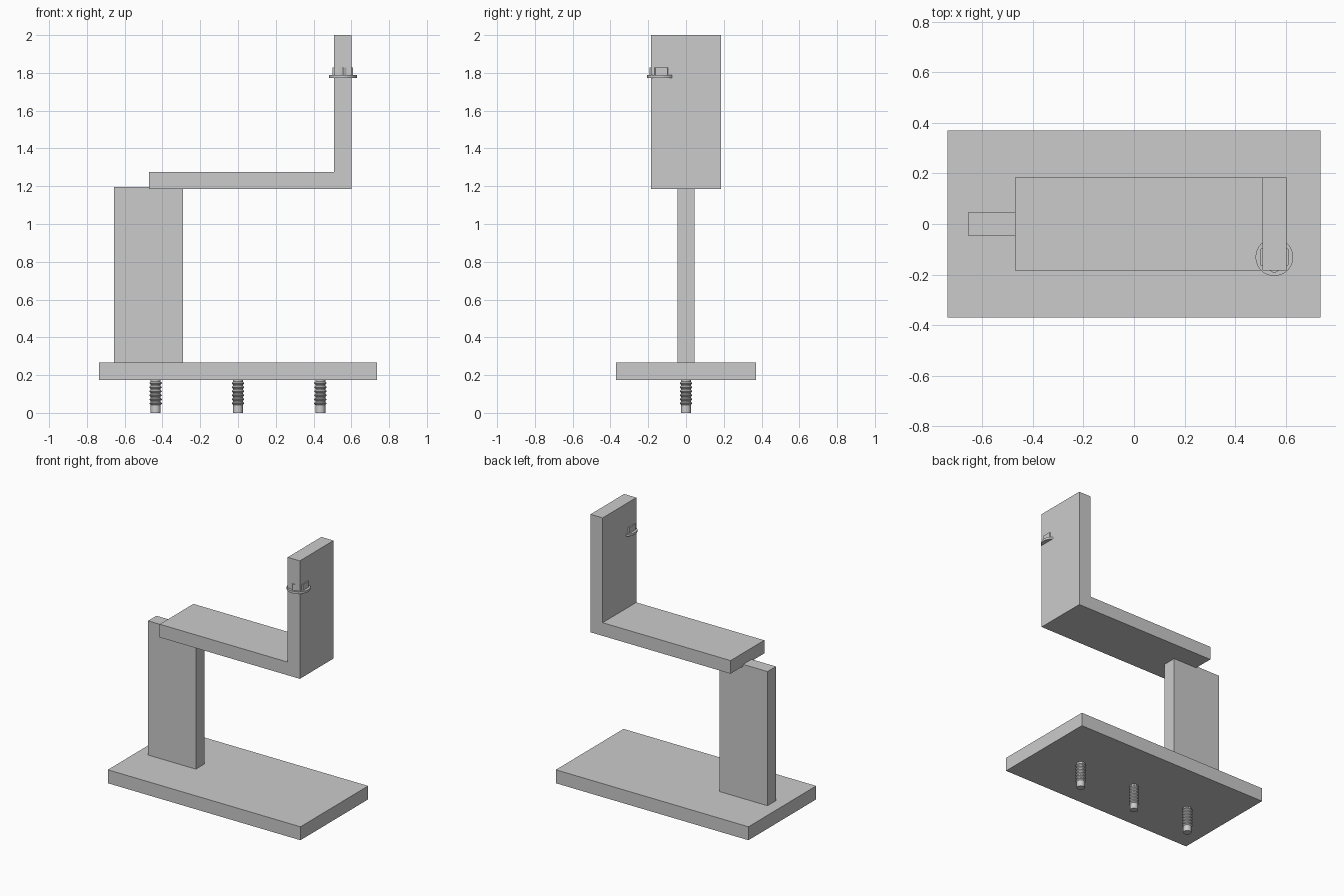
import bpy, bmesh, math

if "Cube" in bpy.data.objects:
    bpy.data.objects.remove(bpy.data.objects["Cube"])

def make_object(name, bm):
    bmesh.ops.recalc_face_normals(bm, faces=bm.faces)
    mesh = bpy.data.meshes.new(name)
    bm.to_mesh(mesh)
    bm.free()
    ob = bpy.data.objects.new(name, mesh)
    bpy.context.collection.objects.link(ob)
    return ob

def extrude_profile(name, pts, half_depth):
    """Extrude an x-z outline symmetrically along y."""
    bm = bmesh.new()
    face = bm.faces.new([bm.verts.new((x, -half_depth, z)) for x, z in pts])
    ext = bmesh.ops.extrude_face_region(bm, geom=[face])
    verts = [v for v in ext["geom"] if isinstance(v, bmesh.types.BMVert)]
    bmesh.ops.translate(bm, verts=verts, vec=(0, 2 * half_depth, 0))
    return make_object(name, bm)

def rect(x0, x1, z0, z1):
    return [(x0, z0), (x1, z0), (x1, z1), (x0, z1)]

def add_lathe(bm, profile, sides, turn=0.0):
    """Closed solid of stacked rings given as (radius, z)."""
    rings = [[bm.verts.new((r * math.cos(turn + math.tau * i / sides),
                            r * math.sin(turn + math.tau * i / sides), z))
              for i in range(sides)] for r, z in profile]
    for a, b in zip(rings, rings[1:]):
        for i in range(sides):
            j = (i + 1) % sides
            bm.faces.new((a[i], a[j], b[j], b[i]))
    bm.faces.new(rings[0][::-1])
    bm.faces.new(rings[-1])

def bolt_mesh(shank=0.185, core=0.026, crest=0.033, pitch=0.0215):
    """Flanged hex bolt; tip at z = 0, flange resting on the shank."""
    bm = bmesh.new()
    profile = [(core, 0), (core, 0.038)]
    z = 0.042
    while z + pitch < shank:
        profile += [(core, z), (crest, z + pitch * 0.3),
                    (crest, z + pitch * 0.45), (core, z + pitch * 0.75)]
        z += pitch
    profile.append((core, shank))
    add_lathe(bm, profile, 24)
    add_lathe(bm, [(0.0745, shank), (0.0745, shank + 0.015)], 32)
    add_lathe(bm, [(0.0635, shank + 0.015), (0.0635, shank + 0.055)], 6, math.pi / 6)
    return bm

# Base plate and column
extrude_profile("base_plate", rect(-0.737, 0.737, 0.175, 0.268), 0.37)
extrude_profile("column", rect(-0.656, -0.29, 0.268, 1.196), 0.046)

# L-shaped arm with upright end
extrude_profile("arm_bracket", [(-0.47, 1.184), (0.602, 1.184), (0.602, 2.0),
                                (0.509, 2.0), (0.509, 1.275), (-0.47, 1.275)], 0.184)

# Bolts: three through the base, one in the upright
first = make_object("base_bolt", bolt_mesh())
bpy.context.view_layer.objects.active = first
first.select_set(True)
bpy.ops.object.shade_smooth_by_angle(angle=math.radians(30))
places = [("base_bolt_centre", (0, 0, 0)), ("base_bolt_right", (0.436, 0, 0)),
          ("upright_bolt", (0.555, -0.131, 1.588))]
for name, loc in places:
    ob = first.copy()
    ob.name = name
    ob.location = loc
    bpy.context.collection.objects.link(ob)
first.name = "base_bolt_left"
first.location = (-0.436, 0, 0)
